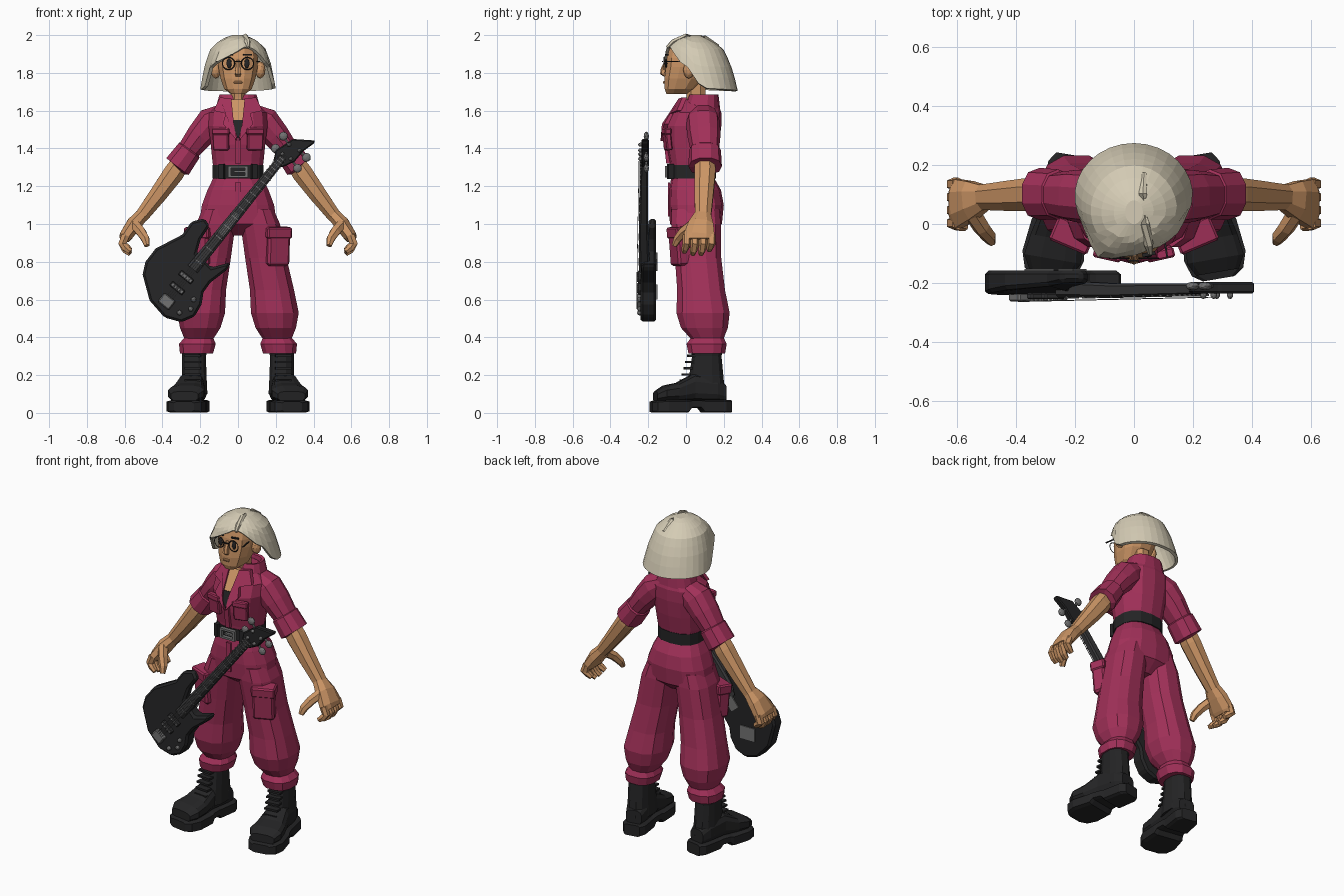
import bpy, bmesh, math
from mathutils import Matrix, Vector

old = bpy.data.objects.get("Cube")
if old:
    bpy.data.objects.remove(old, do_unlink=True)


def material(name, r, g, b):
    m = bpy.data.materials.new(name)
    m.use_nodes = True
    m.diffuse_color = (r, g, b, 1)
    m.node_tree.nodes["Principled BSDF"].inputs["Base Color"].default_value = (r, g, b, 1)
    return m


CLOTH = material("magenta cloth", .36, .03, .1)
SKIN = material("tan skin", .6, .3, .13)
HAIR = material("pale blonde", .66, .6, .46)
BLACK = material("black leather", .018, .018, .019)
METAL = material("grey metal", .17, .17, .17)
WOOD = material("dark grey fretboard", .04, .04, .042)
I = Matrix.Identity(4)


def finish(name, bm, mat, mirror=False, matrix=I, bevel=0):
    bm.transform(matrix)
    bmesh.ops.recalc_face_normals(bm, faces=bm.faces)
    me = bpy.data.meshes.new(name)
    bm.to_mesh(me)
    bm.free()
    me.materials.append(mat)
    ob = bpy.data.objects.new(name, me)
    bpy.context.collection.objects.link(ob)
    if mirror:
        ob.modifiers.new("mirror", 'MIRROR').use_mirror_merge = False
    if bevel:
        b = ob.modifiers.new("bevel", 'BEVEL')
        b.width, b.segments = bevel, 1
    return ob


def skin_rings(name, rings, mat, cap=True, **kw):
    bm = bmesh.new()
    vs = [[bm.verts.new(p) for p in r] for r in rings]
    n = len(vs[0])
    for a, b in zip(vs, vs[1:]):
        for i in range(n):
            j = (i + 1) % n
            bm.faces.new((a[i], a[j], b[j], b[i]))
    if cap:
        bm.faces.new(vs[0])
        bm.faces.new(vs[-1])
    return finish(name, bm, mat, **kw)


def unit_ring(n, e):
    power = lambda v: math.copysign(abs(v) ** (2 / e), v)
    angles = [(i + .5) * math.tau / n for i in range(n)]
    return [(power(math.cos(a)), power(math.sin(a))) for a in angles]


def loft(name, secs, mat, axis='z', n=12, e=2.5, **kw):
    """Sections are (a0, a1, b0, b1, c) bounds stacked along the axis."""
    rings = []
    for a0, a1, b0, b1, c in secs:
        ring = [((a0 + a1 + u * (a1 - a0)) / 2, (b0 + b1 + v * (b1 - b0)) / 2) for u, v in unit_ring(n, e)]
        rings.append([(a, b, c) if axis == 'z' else (a, c, b) for a, b in ring])
    return skin_rings(name, rings, mat, **kw)


def body(name, secs, mat, **kw):
    """Symmetric sections: half width, front, back, height."""
    return loft(name, [(-w, w, f, b, z) for w, f, b, z in secs], mat, **kw)


def tube(name, pts, mat, n=8, e=2.3, **kw):
    """Points are x, y, z, radius in plane, radius across."""
    rings = []
    for i, p in enumerate(pts):
        a, b = pts[max(i - 1, 0)], pts[min(i + 1, len(pts) - 1)]
        t = (Vector(b[:3]) - Vector(a[:3])).normalized()
        s = Vector((0, 1, 0)).cross(t).normalized()
        w = t.cross(s)
        rings.append([Vector(p[:3]) + s * u * p[3] + w * v * p[4] for u, v in unit_ring(n, e)])
    return skin_rings(name, rings, mat, **kw)


def box(name, c, size, mat, turn=0, tilt=0, matrix=I, **kw):
    bm = bmesh.new()
    bmesh.ops.create_cube(bm, size=1)
    m = (Matrix.Translation(c) @ Matrix.Rotation(turn, 4, 'Z') @ Matrix.Rotation(tilt, 4, 'X')
         @ Matrix.Diagonal((*size, 1)))
    return finish(name, bm, mat, matrix=matrix @ m, **kw)


def ball(name, c, size, mat, **kw):
    bm = bmesh.new()
    bmesh.ops.create_icosphere(bm, subdivisions=2, radius=1)
    return finish(name, bm, mat, matrix=Matrix.Translation(c) @ Matrix.Diagonal((*size, 1)), **kw)


def plate(name, pts, mat, front, back, **kw):
    """Outline in x, z between a front and a back depth function."""
    return skin_rings(name, [[(x, d(x, z), z) for x, z in pts] for d in (front, back)], mat, **kw)


# Trousers
body("trouser_hips", [(.1, .0, .12, .94), (.21, -.085, .19, 1.0), (.195, -.092, .2, 1.1),
                      (.165, -.09, .185, 1.18), (.125, -.075, .14, 1.26)], CLOTH, n=14)
loft("trouser_leg", [(.01, .19, -.08, .18, 1.08), (.01, .225, -.082, .188, 1.0), (.035, .26, -.062, .19, .82),
                     (.06, .3, -.05, .21, .65), (.065, .325, -.055, .235, .53), (.09, .31, -.03, .225, .45),
                     (.13, .285, .025, .2, .39)], CLOTH, mirror=True)
loft("trouser_cuff", [(.13, .285, .025, .2, .4), (.115, .315, .0, .218, .365), (.13, .31, .01, .21, .315)],
     CLOTH, mirror=True)
box("thigh_pocket", (.205, -.03, .87), (.125, .08, .18), CLOTH, turn=.4, tilt=.08, mirror=True, bevel=.012)
box("thigh_pocket_flap", (.207, -.036, .955), (.14, .09, .06), CLOTH, turn=.4, tilt=.08, mirror=True, bevel=.008)
box("fly", (0, -.09, 1.13), (.03, .012, .18), CLOTH)

# Jacket
body("jacket_body", [(.125, -.08, .145, 1.25), (.138, -.088, .158, 1.33), (.147, -.105, .175, 1.42),
                     (.16, -.108, .187, 1.52), (.155, -.075, .187, 1.59), (.1, -.02, .17, 1.64),
                     (.06, .0, .15, 1.66)], CLOTH, n=14)
body("collar", [(.125, -.02, .182, 1.6), (.1, .015, .172, 1.685), (.08, .03, .16, 1.68),
                (.075, .03, .15, 1.62)], CLOTH, n=14)


def chest(offset):
    return lambda x, z: offset + max(0, z - 1.52) * .65 + 2 * x * x


plate("lapel", [(.035, 1.665), (.095, 1.67), (.13, 1.6), (.065, 1.585), (.08, 1.53), (.005, 1.44),
                (.022, 1.53)], CLOTH, chest(-.135), chest(-.11), mirror=True)
plate("bare_chest", [(-.05, 1.66), (.05, 1.66), (.026, 1.54), (-.026, 1.54)], SKIN, chest(-.124), chest(-.1))
plate("undershirt", [(-.028, 1.55), (.028, 1.55), (.02, 1.5), (0, 1.45), (-.02, 1.5)], BLACK,
      chest(-.127), chest(-.1))
box("button_placket", (0, -.1, 1.39), (.03, .025, .14), CLOTH, tilt=.12)
box("chest_pocket", (.09, -.098, 1.435), (.085, .03, .09), CLOTH, turn=.22, tilt=.1, mirror=True, bevel=.006)
box("chest_pocket_flap", (.09, -.104, 1.49), (.095, .035, .035), CLOTH, turn=.22, mirror=True, bevel=.006)
tube("sleeve", [(.08, .09, 1.58, .06, .075), (.14, .09, 1.54, .085, .09), (.2, .095, 1.47, .075, .088),
                (.265, .1, 1.385, .062, .075)], CLOTH, n=10, mirror=True)
tube("sleeve_cuff", [(.25, .1, 1.4, .055, .07), (.258, .1, 1.39, .07, .085), (.32, .102, 1.305, .077, .088),
                     (.325, .102, 1.3, .055, .06)], CLOTH, n=10, mirror=True)

# Belt
body("belt", [(.137, -.09, .158, 1.242), (.137, -.09, .158, 1.312)], BLACK, n=14)
for x in (-.045, .045):
    box("buckle_side", (x, -.1, 1.277), (.014, .022, .062), METAL)
for z in (1.252, 1.302):
    box("buckle_bar", (0, -.1, z), (.1, .022, .012), METAL)
box("buckle_prong", (.01, -.1, 1.277), (.06, .018, .01), METAL)
box("belt_loop", (.085, -.082, 1.277), (.028, .03, .08), BLACK, turn=.3, mirror=True)

# Arms and hands
tube("forearm", [(.28, .1, 1.36, .05, .055), (.34, .1, 1.27, .058, .06), (.42, .095, 1.16, .05, .054),
                 (.515, .09, 1.035, .038, .045)], SKIN, mirror=True)
tube("palm", [(.505, .09, 1.05, .036, .045), (.55, .08, 1.0, .043, .07), (.595, .07, .935, .036, .088),
              (.605, .07, .915, .028, .085)], SKIN, mirror=True)
for i, drop in enumerate((.02, .0, .0, .012)):
    y = .135 - i * .044
    tube("finger", [(.595, y, .94, .024, .022), (.612, y, .895, .024, .022), (.595, y - .006, .862 + drop, .021, .02),
                    (.57, y - .012, .842 + drop, .015, .015)], SKIN, n=6, mirror=True)
tube("thumb", [(.55, .04, 1.0, .03, .03), (.515, -.015, .96, .028, .026), (.49, -.045, .92, .024, .022),
               (.482, -.062, .885, .015, .014)], SKIN, n=6, mirror=True)

# Boots
turned = Matrix.Translation((.255, 0, 0)) @ Matrix.Rotation(.17, 4, 'Z')
loft("boot_foot", [(-.05, .05, .06, .15, .21), (-.066, .066, .06, .19, .16), (-.07, .07, .06, .21, .04),
                   (-.09, .09, .06, .16, -.05), (-.1, .1, .06, .145, -.12), (-.075, .075, .06, .115, -.165)],
     BLACK, axis='y', e=3, mirror=True, matrix=turned)
loft("boot_sole", [(-.05, .05, 0, .07, .238), (-.072, .072, 0, .07, .205), (-.075, .075, 0, .07, .09),
                   (-.078, .078, .025, .07, .07), (-.088, .088, .025, .07, .02), (-.095, .095, 0, .068, 0),
                   (-.108, .108, 0, .068, -.11), (-.09, .09, 0, .066, -.165), (-.055, .055, .005, .06, -.188)],
     BLACK, axis='y', n=8, e=7, mirror=True, matrix=turned)
loft("boot_shaft", [(.16, .3, .0, .21, .1), (.165, .297, .015, .2, .2), (.168, .297, .03, .19, .3),
                    (.16, .303, .022, .197, .335)], BLACK, mirror=True)
for i in range(5):
    box("boot_lace", (.24, -.01 + i * .01, .17 + i * .033), (.085, .04, .012), BLACK, turn=.1, mirror=True)

# Head
body("neck", [(.05, .0, .12, 1.6), (.042, .0, .105, 1.67), (.045, -.01, .11, 1.76)], SKIN, n=8)
body("head", [(.04, -.105, .01, 1.688), (.075, -.115, .05, 1.715), (.095, -.117, .1, 1.77), (.107, -.11, .13, 1.83),
              (.108, -.105, .14, 1.88), (.1, -.09, .13, 1.93), (.05, -.04, .1, 1.97)], SKIN)
tube("nose", [(0, -.1, 1.865, .01, .012), (0, -.118, 1.82, .014, .016), (0, -.122, 1.798, .019, .016),
              (0, -.11, 1.785, .014, .008)], SKIN, n=6)
box("lips", (0, -.117, 1.75), (.045, .012, .014), SKIN, bevel=.004)
ball("ear", (.118, .015, 1.815), (.028, .03, .045), SKIN, mirror=True)
ball("eye", (.047, -.106, 1.85), (.014, .007, .026), BLACK, mirror=True)
box("eyebrow", (.05, -.102, 1.895), (.045, .012, .008), BLACK, turn=.2, mirror=True)
for x in (-.05, .05):
    bpy.ops.mesh.primitive_torus_add(major_radius=.033, minor_radius=.003, major_segments=12, minor_segments=4,
                                     location=(x, -.116, 1.85), rotation=(math.pi / 2, 0, 0))
    rim = bpy.context.object
    rim.name = "glasses_rim"
    rim.data.materials.append(BLACK)
box("glasses_bridge", (0, -.124, 1.86), (.036, .006, .006), BLACK)
box("glasses_arm", (.103, -.05, 1.86), (.006, .13, .006), BLACK, turn=.15, mirror=True)


# Hair: shell whose hem height follows the angle around the head
def lerp(table, x):
    for a, b in zip(table, table[1:]):
        if x <= b[0]:
            t = (x - a[0]) / (b[0] - a[0])
            return [p + (q - p) * t for p, q in zip(a[1:], b[1:])]
    return table[-1][1:]


HEM = [(-180, 1.705), (-62, 1.715), (-48, 1.83), (-20, 1.885), (18, 1.945), (40, 1.92), (62, 1.85),
       (78, 1.82), (86, 1.72), (180, 1.705)]
SHAPE = [(1.7, .203, -.08, .275), (1.75, .195, -.1, .265), (1.85, .175, -.118, .235), (1.93, .145, -.105, .195),
         (1.98, .09, -.06, .13), (2.0, .03, .0, .08)]
rows, rings = 7, []
for r in range(rows + 1):
    t = (r / rows) ** 1.6
    ring = []
    for k in range(30):
        deg = -180 + k * 12
        z = 2.0 - (2.0 - lerp(HEM, deg)[0]) * t
        w, f, b = lerp(SHAPE, z)
        swell = 1 + .2 * t * math.exp(-((deg + 36) / 16) ** 2)
        a = math.radians(deg)
        ring.append((w * swell * math.sin(a), (f + b) / 2 - swell * (b - f) / 2 * math.cos(a), z))
    rings.append(ring)
hair = skin_rings("bob_hair", rings, HAIR, cap=False)
bm = bmesh.new()
bm.from_mesh(hair.data)
bmesh.ops.holes_fill(bm, edges=[e for e in bm.edges if e.is_boundary and e.verts[0].co.z > 1.999])
bmesh.ops.recalc_face_normals(bm, faces=bm.faces)
bm.to_mesh(hair.data)
bm.free()
shell = hair.modifiers.new("thickness", 'SOLIDIFY')
shell.thickness, shell.offset = .018, -1
tube("hair_parting", [(.035, .17, 1.94, .008, .01), (.03, .1, 1.985, .016, .014), (.035, .0, 1.99, .02, .014),
                      (.05, -.07, 1.965, .016, .012), (.055, -.1, 1.935, .008, .008)], HAIR, n=6)

# Guitar: local z runs from bridge to headstock
plate("guitar_body", [(-.505, .733), (-.49, .8), (-.436, .87), (-.294, .944), (-.246, 1.013), (-.177, 1.03),
                      (-.15, .99), (-.198, .918), (-.219, .844), (-.14, .77), (-.04, .797), (-.055, .76),
                      (-.146, .69), (-.183, .638), (-.193, .574), (-.23, .51), (-.3, .48), (-.389, .505),
                      (-.468, .595)], BLACK,
      lambda x, z: -.24 + max(0, z - .75) * .16, lambda x, z: -.158, bevel=.012)
G = Matrix.Translation((-.378, 0, .59)) @ Matrix.Rotation(.678, 4, 'Y')
loft("guitar_neck", [(-.034, .034, -.25, -.19, .22), (-.031, .031, -.25, -.2, .5), (-.024, .024, -.24, -.2, .98)],
     WOOD, n=8, e=4, matrix=G)
for i in range(16):
    u = .27 + .7 * (1 - .9 ** i) / (1 - .9 ** 15)
    box("fret", (0, -.2475 + max(0, u - .4) * .013, u), (.054, .008, .005), METAL, matrix=G)
for i in range(4):
    x = -.018 + i * .012
    tube("string", [(x, -.262, 0, .0018, .0018), (x * .8, -.248, 1.0, .0018, .0018)], METAL, n=4, matrix=G)
box("bridge", (0, -.248, 0), (.075, .03, .06), METAL, matrix=G, bevel=.006)
for u in (.09, .165):
    box("pickup", (0, -.244, u), (.085, .02, .03), WOOD, matrix=G, bevel=.004)
    for x in (-.03, -.01, .01, .03):
        box("pickup_pole", (x, -.256, u), (.009, .006, .012), METAL, matrix=G)
for x, z in ((-.235, .6), (-.25, .55), (-.31, .53)):
    ball("control_knob", (x, -.245, z), (.014, .014, .014), METAL)
box("back_cover", (-.32, -.156, .64), (.1, .008, .08), METAL, turn=0)
box("neck_joint_plate", (0, -.156, .27), (.06, .008, .08), METAL, matrix=G)
plate("headstock", [(.185, 1.325), (.2, 1.39), (.29, 1.45), (.41, 1.442), (.4, 1.425), (.345, 1.385),
                    (.3, 1.33), (.235, 1.3)], BLACK, lambda x, z: -.235, lambda x, z: -.197, bevel=.006)
for x, z, px, pz in ((.24, 1.465, .27, 1.42), (.198, 1.4, .235, 1.37), (.362, 1.352, .325, 1.39),
                     (.315, 1.295, .28, 1.345)):
    tube("tuner_shaft", [(x, -.21, z, .007, .007), (px, -.21, pz, .007, .007)], METAL, n=6)
    ball("tuner_peg", (x, -.21, z), (.024, .014, .024), METAL)
    ball("tuner_post", (px, -.24, pz), (.011, .014, .011), METAL)
